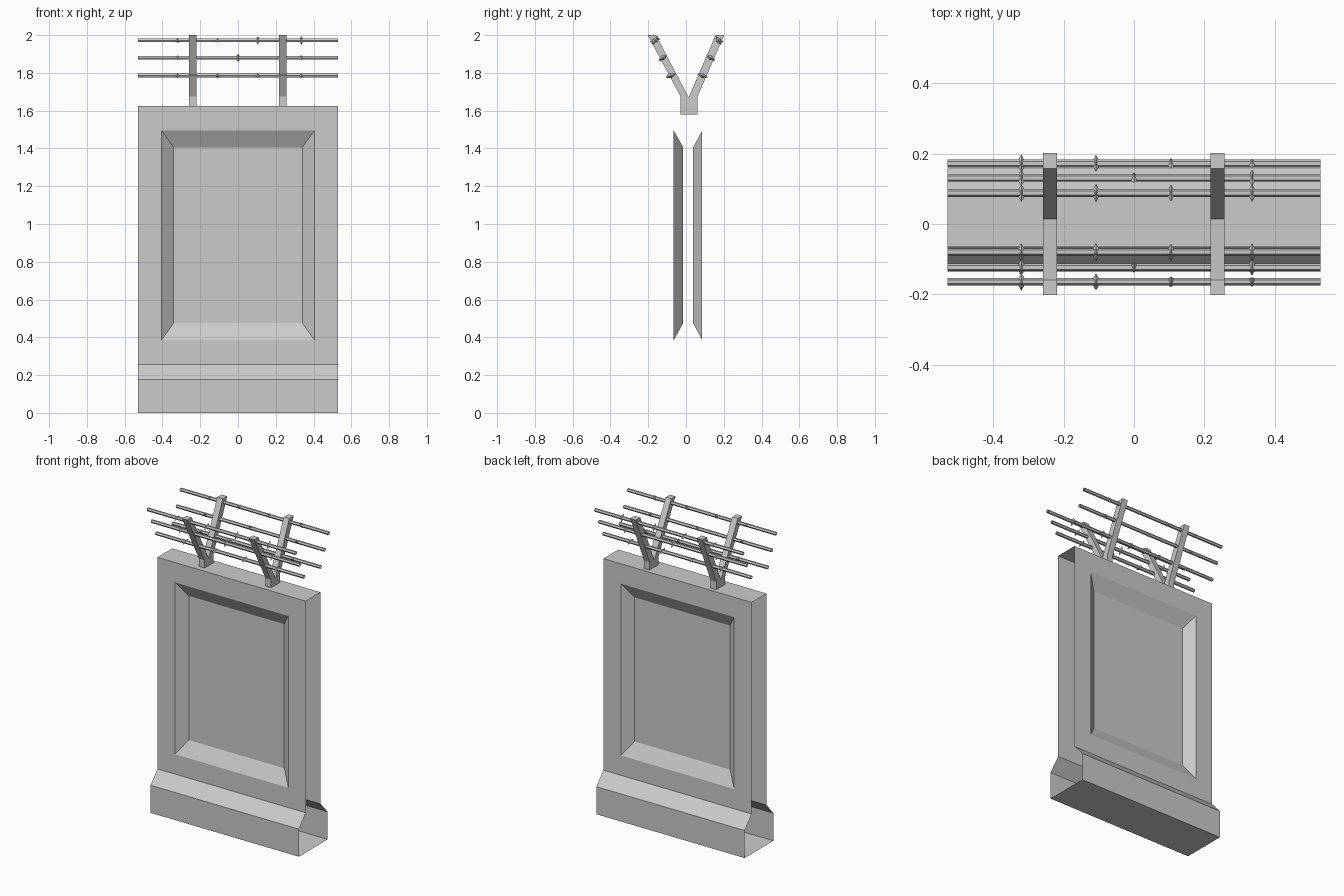
import bpy, bmesh, math
from mathutils import Matrix, Vector

if "Cube" in bpy.data.objects:
    bpy.data.objects.remove(bpy.data.objects["Cube"])

HX = 0.53            # half length of the wall
BASE_TOP, SLOPE_TOP, WALL_TOP = 0.178, 0.257, 1.624


def finish(name, bm):
    bmesh.ops.remove_doubles(bm, verts=bm.verts, dist=0.0001)
    bmesh.ops.recalc_face_normals(bm, faces=bm.faces)
    me = bpy.data.meshes.new(name)
    bm.to_mesh(me)
    bm.free()
    ob = bpy.data.objects.new(name, me)
    bpy.context.collection.objects.link(ob)
    return ob


def strip(bm, points):
    """Sweep an open (y, z) profile along the full wall length."""
    for (y0, z0), (y1, z1) in zip(points, points[1:]):
        bm.faces.new([bm.verts.new(p) for p in
                      ((-HX, y0, z0), (HX, y0, z0), (HX, y1, z1), (-HX, y1, z1))])


def panel(bm, y_out, y_in):
    """Wall face with a bevelled rectangular recess."""
    rects = [(HX, SLOPE_TOP, WALL_TOP, y_out),
             (0.405, 0.385, 1.495, y_out),
             (0.341, 0.475, 1.406, y_in)]
    rings = [[bm.verts.new(p) for p in
              ((-x, y, a), (x, y, a), (x, y, b), (-x, y, b))]
             for x, a, b, y in rects]
    for r, s in zip(rings, rings[1:]):
        for i in range(4):
            j = (i + 1) % 4
            bm.faces.new((r[i], r[j], s[j], s[i]))
    bm.faces.new(rings[-1])


# Wall shell: open at both ends so segments can be chained
bm = bmesh.new()
panel(bm, -0.065, -0.015)
panel(bm, 0.086, 0.038)
strip(bm, [(-0.065, WALL_TOP), (0.086, WALL_TOP)])
strip(bm, [(-0.065, SLOPE_TOP), (-0.135, BASE_TOP), (-0.135, 0),
           (0.158, 0), (0.158, BASE_TOP), (0.086, SLOPE_TOP)])
finish("wall", bm)

# Y-shaped brackets on top of the wall
Y_PROFILE = [(-0.029, 1.58), (0.061, 1.58), (0.061, 1.675), (0.202, 2.0), (0.157, 2.0),
             (0.014, 1.67), (-0.159, 2.0), (-0.202, 2.0), (-0.029, 1.675)]
for side, cx in (("left", -0.239), ("right", 0.237)):
    bm = bmesh.new()
    f = bm.faces.new([bm.verts.new((cx - 0.02, y, z)) for y, z in Y_PROFILE])
    ext = bmesh.ops.extrude_face_region(bm, geom=[f], use_keep_orig=True)
    verts = [g for g in ext["geom"] if isinstance(g, bmesh.types.BMVert)]
    bmesh.ops.translate(bm, verts=verts, vec=(0.04, 0, 0))
    finish(f"bracket_{side}", bm)


def wire(name, y, z, barbs):
    """Open six-sided wire with double-pointed barbs at (x, angle)."""
    bm = bmesh.new()
    bmesh.ops.create_cone(bm, cap_ends=False, segments=6, radius1=0.011, radius2=0.011,
                          depth=2 * HX,
                          matrix=Matrix.Translation((0, y, z)) @ Matrix.Rotation(math.pi / 2, 4, 'Y'))
    for x, ang in barbs:
        place = Matrix.Translation((x, y, z)) @ Matrix.Rotation(math.radians(ang), 4, 'X')
        for s in (1, -1):
            m = place @ Matrix.Translation((0, 0, 0.0135 * s)) @ Matrix.Rotation(
                0 if s > 0 else math.pi, 4, 'X')
            bmesh.ops.create_cone(bm, cap_ends=False, segments=4, radius1=0.014, radius2=0,
                                  depth=0.027, matrix=m)
    finish(name, bm)


# Three wires strung on each arm
FOUR = [(-0.32, 75), (-0.108, 65), (0.105, 35), (0.335, 30)]
FOUR_LOW = [(-0.32, 70), (-0.108, 80), (0.105, 65), (0.335, 70)]
THREE = [(-0.32, 60), (0.0, 35), (0.335, 60)]
ROWS = [("top", 0.168, 1.972, FOUR), ("middle", 0.127, 1.88, THREE), ("low", 0.084, 1.786, FOUR_LOW)]
for side, s in (("front", -1), ("back", 1)):
    for row, y, z, barbs in ROWS:
        wire(f"barbed_wire_{side}_{row}", 0.004 + s * y, z, [(x, s * a) for x, a in barbs])
